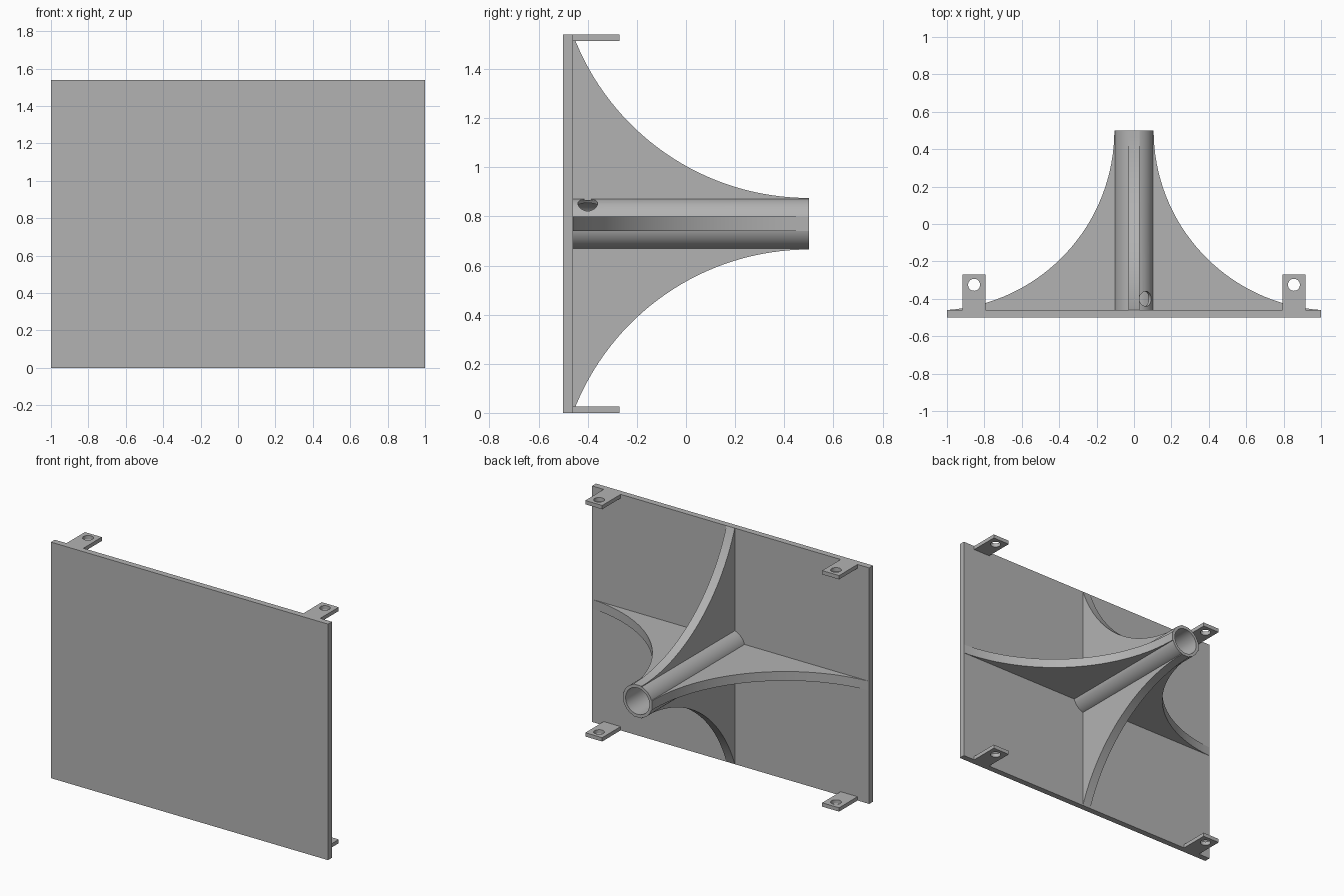
import bpy, bmesh, math
from mathutils import Vector, Matrix

if "Cube" in bpy.data.objects:
    bpy.data.objects.remove(bpy.data.objects["Cube"])

grey = bpy.data.materials.new("plain_grey")
grey.use_nodes = True
colour = (0.45, 0.45, 0.45, 1)
grey.diffuse_color = colour
grey.node_tree.nodes["Principled BSDF"].inputs["Base Color"].default_value = colour

MID_Z = 0.77       # height of the tube axis
BACK = -0.46       # rear face of the panel
TIP = 0.5          # free end of the tube
OUTER, INNER = 0.105, 0.086


def finish(name, bm):
    bmesh.ops.recalc_face_normals(bm, faces=bm.faces)
    mesh = bpy.data.meshes.new(name)
    bm.to_mesh(mesh)
    bm.free()
    mesh.materials.append(grey)
    obj = bpy.data.objects.new(name, mesh)
    bpy.context.collection.objects.link(obj)
    return obj


def box(name, low, high):
    low, high = Vector(low), Vector(high)
    bm = bmesh.new()
    bmesh.ops.create_cube(bm, size=1)
    for v in bm.verts:
        v.co = (low + high) / 2 + v.co * (high - low)
    return finish(name, bm)


def drill(obj, centre, direction, radius, depth):
    """Cut a round hole and remove the cutter."""
    turn = Vector(direction).to_track_quat("Z", "Y").to_matrix().to_4x4()
    bm = bmesh.new()
    bmesh.ops.create_cone(bm, cap_ends=True, segments=32, radius1=radius,
                          radius2=radius, depth=depth,
                          matrix=Matrix.Translation(centre) @ turn)
    cutter = finish("hole_cutter", bm)
    cutter.hide_render = True
    mod = obj.modifiers.new("hole", "BOOLEAN")
    mod.operation, mod.solver, mod.object = "DIFFERENCE", "EXACT", cutter
    graph = bpy.context.evaluated_depsgraph_get()
    mesh = bpy.data.meshes.new_from_object(obj.evaluated_get(graph))
    obj.modifiers.clear()
    obj.data = mesh
    bpy.data.objects.remove(cutter)


def smooth(obj):
    bpy.ops.object.select_all(action="DESELECT")
    obj.select_set(True)
    bpy.context.view_layer.objects.active = obj
    bpy.ops.object.shade_smooth_by_angle(angle=math.radians(30))


# Flat front panel
box("panel", (-1, -0.5, 0), (1, BACK, 2 * MID_Z))

# Hollow tube: a rectangular wall section spun about the y axis
bm = bmesh.new()
section = [(OUTER, BACK), (OUTER, TIP), (INNER, TIP), (INNER, BACK)]
ring = [bm.verts.new((r, y, MID_Z)) for r, y in section]
edges = [bm.edges.new((ring[i], ring[i - 1])) for i in range(4)]
bmesh.ops.spin(bm, geom=ring + edges, cent=(0, 0, MID_Z), axis=(0, 1, 0),
               angle=math.tau, steps=64, use_merge=True)
bmesh.ops.remove_doubles(bm, verts=bm.verts, dist=1e-5)
tube = finish("tube", bm)

# Side hole near the tube root, through one wall only
a = math.radians(52)
aim = Vector((math.cos(a), 0, math.sin(a)))
drill(tube, Vector((0, -0.4, MID_Z)) + aim * 0.11, aim, 0.04, 0.15)
smooth(tube)


def fin(name, out, reach):
    """Curved gusset whose arc is tangent to the tube at its tip."""
    out = Vector(out)
    side = out.cross(Vector((0, 1, 0))) * 0.03
    rise, run = reach - OUTER, TIP - BACK
    radius = (rise ** 2 + run ** 2) / (2 * rise)
    sweep = math.asin(run / radius)
    steps = 32
    profile = [(0.095, BACK)]
    for i in range(steps + 1):
        t = sweep * (1 - i / steps)
        profile.append((OUTER + radius * (1 - math.cos(t)),
                        TIP - radius * math.sin(t)))
    profile.append((0.095, TIP))
    bm = bmesh.new()
    face = bm.faces.new([bm.verts.new(out * r + Vector((0, y, MID_Z)) - side)
                         for r, y in profile])
    new = bmesh.ops.extrude_face_region(bm, geom=[face])["geom"]
    bmesh.ops.translate(bm, vec=side * 2,
                        verts=[g for g in new if isinstance(g, bmesh.types.BMVert)])
    smooth(finish(name, bm))


fin("left_fin", (1, 0, 0), 1)
fin("right_fin", (-1, 0, 0), 1)
fin("upper_fin", (0, 0, 1), MID_Z)
fin("lower_fin", (0, 0, -1), MID_Z)

# Four drilled mounting tabs on the panel's top and bottom edges
for side_name, s in (("left", 1), ("right", -1)):
    for level, z in (("upper", 2 * MID_Z - 0.025), ("lower", 0)):
        x = s * 0.855
        tab = box(f"{level}_{side_name}_tab", (x - 0.061, BACK, z),
                  (x + 0.061, -0.27, z + 0.025))
        drill(tab, (x, -0.325, z), (0, 0, 1), 0.032, 0.2)
        smooth(tab)
